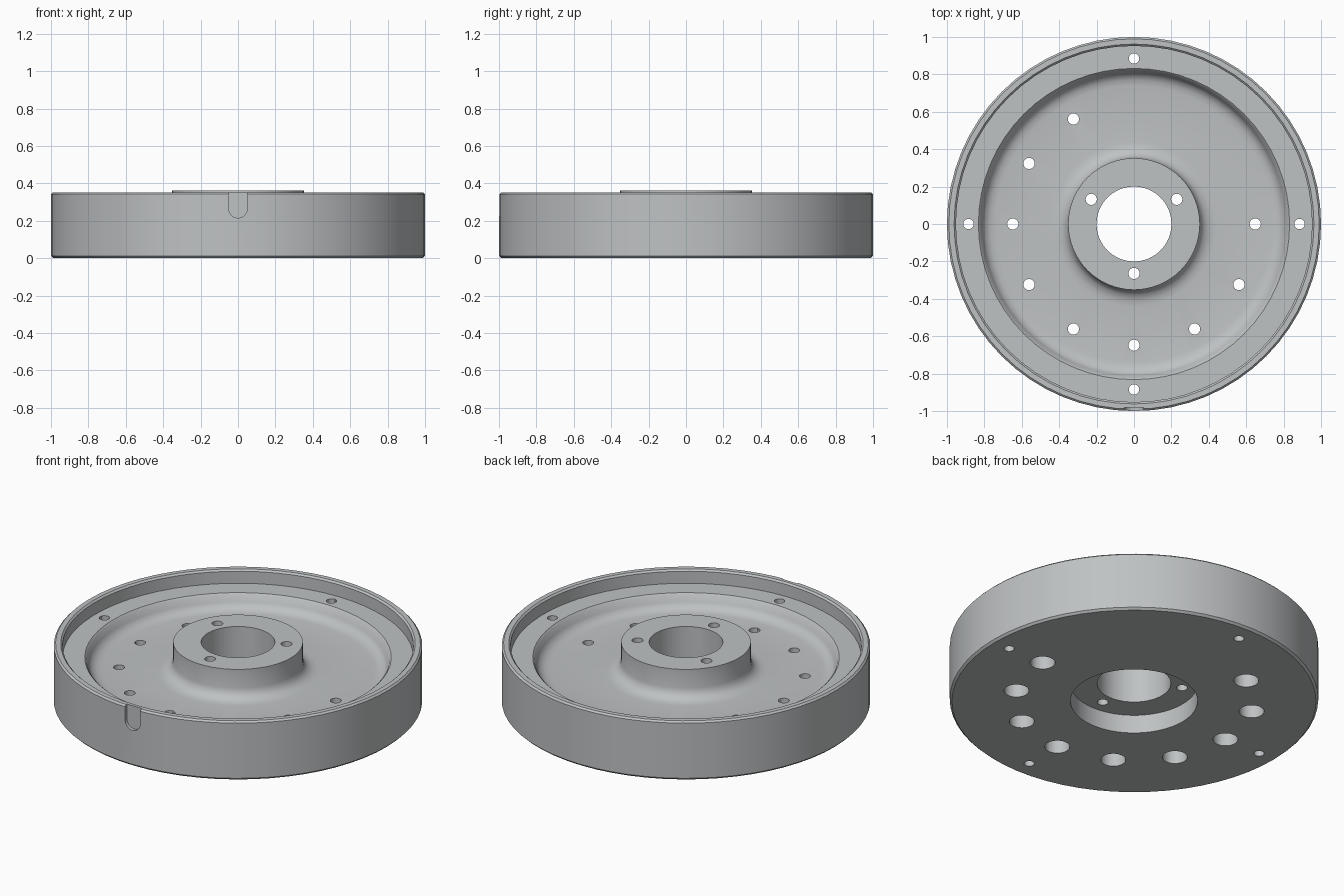
import bpy, bmesh, math
from mathutils import Matrix, Vector

cube = bpy.data.objects.get("Cube")
if cube:
    bpy.data.objects.remove(cube, do_unlink=True)

metal = bpy.data.materials.new("light grey metal")
metal.use_nodes = True
colour = (0.52, 0.54, 0.55, 1)
metal.diffuse_color = colour
metal.node_tree.nodes["Principled BSDF"].inputs["Base Color"].default_value = colour


def finish(bm, name):
    bmesh.ops.recalc_face_normals(bm, faces=bm.faces)
    mesh = bpy.data.meshes.new(name)
    bm.to_mesh(mesh)
    bm.free()
    mesh.materials.append(metal)
    obj = bpy.data.objects.new(name, mesh)
    bpy.context.collection.objects.link(obj)
    return obj


def lathe(name, profile, segments):
    """Revolve a closed (radius, height) profile around z."""
    bm = bmesh.new()
    rings = []
    for i in range(segments):
        a = 2 * math.pi * i / segments
        rings.append([bm.verts.new((r * math.cos(a), r * math.sin(a), z))
                      for r, z in profile])
    for i in range(segments):
        a, b = rings[i], rings[(i + 1) % segments]
        for j in range(len(profile)):
            k = (j + 1) % len(profile)
            bm.faces.new((a[j], b[j], b[k], a[k]))
    return finish(bm, name)


def drill(bm, ring, angle, radius, low, high):
    """Add one vertical cylinder on a bolt circle."""
    a = math.radians(angle)
    place = Matrix.Translation((ring * math.cos(a), ring * math.sin(a), (low + high) / 2))
    bmesh.ops.create_cone(bm, cap_ends=True, segments=24, radius1=radius,
                          radius2=radius, depth=high - low, matrix=place)


def cut(target, cutter):
    """Subtract the cutter and remove it."""
    cutter.hide_render = True
    mod = target.modifiers.new("cut", 'BOOLEAN')
    mod.operation = 'DIFFERENCE'
    mod.solver = 'EXACT'
    mod.object = cutter
    bpy.ops.object.select_all(action='DESELECT')
    bpy.context.view_layer.objects.active = target
    target.select_set(True)
    bpy.ops.object.modifier_apply(modifier=mod.name)
    bpy.data.objects.remove(cutter, do_unlink=True)


# Wheel body: hub recess, underside, rim, ledge, dished web, hub
profile = [
    (0.20, 0.11), (0.345, 0.11), (0.345, 0.0),
    (0.988, 0.0), (1.0, 0.012), (1.0, 0.342), (0.99, 0.352),
    (0.962, 0.352), (0.952, 0.342), (0.952, 0.27),
    (0.832, 0.27), (0.823, 0.262), (0.81, 0.225), (0.795, 0.203),
    (0.77, 0.19), (0.74, 0.185),
    (0.44, 0.185), (0.41, 0.188), (0.38, 0.20), (0.36, 0.222), (0.352, 0.25),
    (0.352, 0.362), (0.20, 0.362),
]
wheel = lathe("wheel_body", profile, 64)

# Through holes on the ledge, the web and the hub
web_angles = [0] + list(range(120, 331, 30))
bm = bmesh.new()
for angle in (0, 90, 180, 270):
    drill(bm, 0.885, angle, 0.028, -0.1, 0.5)
for angle in web_angles:
    drill(bm, 0.648, angle, 0.03, -0.1, 0.5)
for angle in (30, 150, 270):
    drill(bm, 0.264, angle, 0.03, -0.1, 0.5)
cut(wheel, finish(bm, "hole_cutter"))

# Wide counterbores under the web holes
bm = bmesh.new()
for angle in web_angles:
    drill(bm, 0.648, angle, 0.068, -0.1, 0.13)
cut(wheel, finish(bm, "counterbore_cutter"))

# Round-bottomed slot on the front of the rim
bm = bmesh.new()
outline = [(0.05, 0.5), (-0.05, 0.5)]
for i in range(13):
    a = math.pi + math.pi * i / 12
    outline.append((0.05 * math.cos(a), 0.265 + 0.05 * math.sin(a)))
face = bm.faces.new([bm.verts.new((x, -0.98, z)) for x, z in outline])
side = bmesh.ops.extrude_face_region(bm, geom=[face])["geom"]
bmesh.ops.translate(bm, vec=Vector((0, -0.2, 0)),
                    verts=[v for v in side if isinstance(v, bmesh.types.BMVert)])
cut(wheel, finish(bm, "slot_cutter"))

bpy.ops.object.select_all(action='DESELECT')
wheel.select_set(True)
bpy.context.view_layer.objects.active = wheel
bpy.ops.object.shade_smooth_by_angle(angle=math.radians(32))
